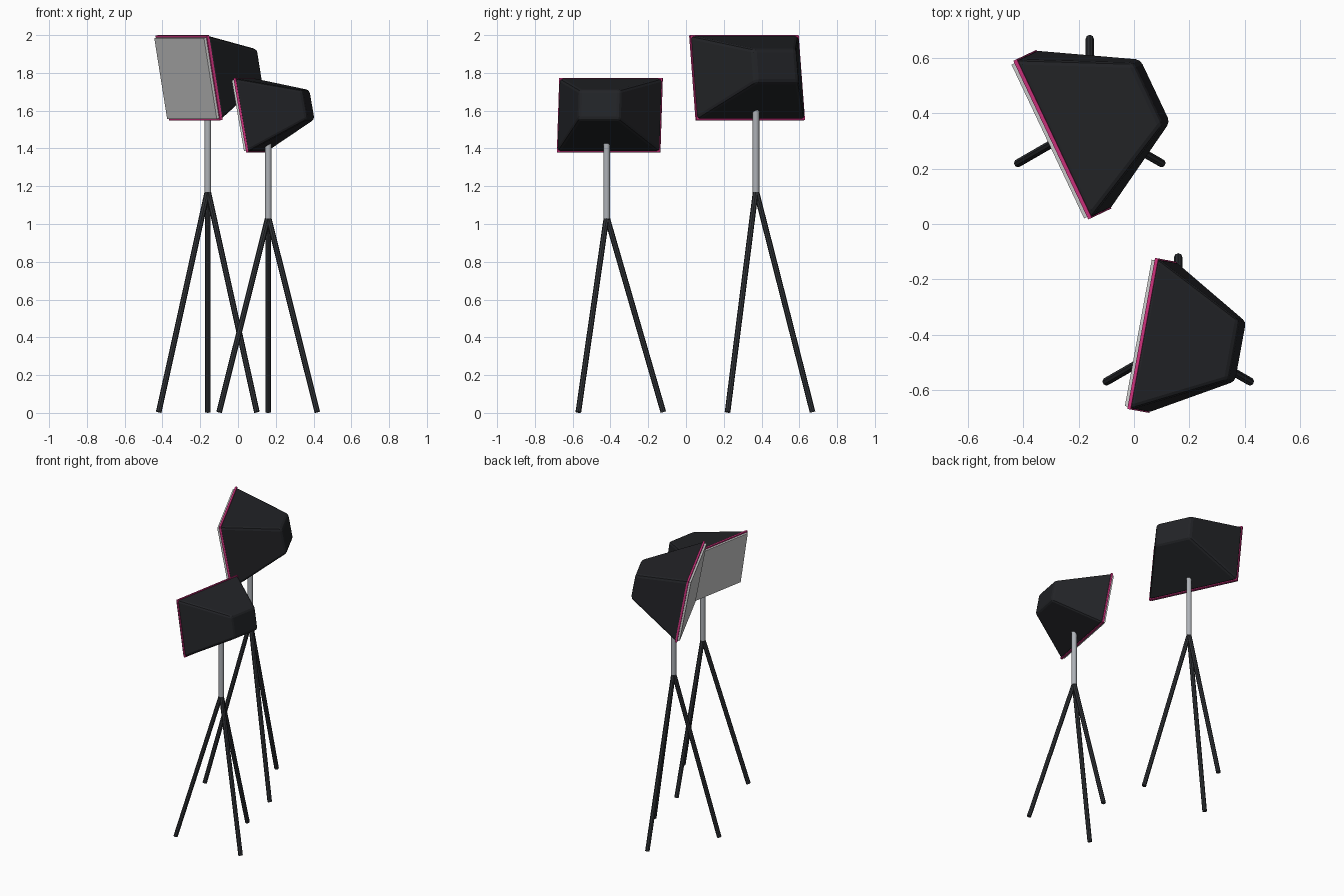
import bpy, bmesh, math
from mathutils import Vector, Matrix

if "Cube" in bpy.data.objects:
    bpy.data.objects.remove(bpy.data.objects["Cube"])


def material(name, color):
    m = bpy.data.materials.new(name)
    m.diffuse_color = (*color, 1)
    m.use_nodes = True
    m.node_tree.nodes["Principled BSDF"].inputs["Base Color"].default_value = m.diffuse_color
    return m


FABRIC = material("black_fabric", (0.016, 0.017, 0.02))
LEG = material("dark_metal", (0.03, 0.033, 0.038))
POLE = material("pole_metal", (0.42, 0.44, 0.47))
TRIM = material("pink_trim", (0.6, 0.03, 0.2))


def add_object(name, bm, mat=None, matrix=None):
    bmesh.ops.recalc_face_normals(bm, faces=bm.faces)
    mesh = bpy.data.meshes.new(name)
    bm.to_mesh(mesh)
    bm.free()
    obj = bpy.data.objects.new(name, mesh)
    bpy.context.collection.objects.link(obj)
    if mat:
        mesh.materials.append(mat)
    if matrix:
        obj.matrix_world = matrix
    return obj


def rod(name, a, b, radius, sides, mat, smooth=False):
    a, b = Vector(a), Vector(b)
    bm = bmesh.new()
    bmesh.ops.create_cone(bm, cap_ends=True, segments=sides, radius1=radius,
                          radius2=radius, depth=(b - a).length)
    turn = Vector((0, 0, 1)).rotation_difference(b - a).to_matrix().to_4x4()
    bm.transform(Matrix.Translation((a + b) / 2) @ turn)
    for f in bm.faces:
        f.smooth = smooth and len(f.verts) == 4
    return add_object(name, bm, mat)


def frustum(name, front, back, y0, y1, mat, matrix, bevel=0):
    # box along y whose front and back rectangles may differ in size
    bm = bmesh.new()
    bmesh.ops.create_cube(bm, size=1)
    for v in bm.verts:
        w, h = front if v.co.y < 0 else back
        v.co = (v.co.x * w, y0 if v.co.y < 0 else y1, v.co.z * h)
    if bevel:
        bmesh.ops.bevel(bm, geom=bm.edges[:], offset=bevel, segments=2,
                        profile=0.5, affect='EDGES')
    return add_object(name, bm, mat, matrix)


def studio_light(label, x, y, apex, pole_top, center, yaw, s):
    # tripod legs
    for i in range(3):
        a = math.radians(90 + 120 * i)
        foot = (x + 0.3 * math.cos(a), y + 0.3 * math.sin(a), 0.004)
        rod(f"{label}_leg_{i + 1}", foot, (x, y, apex), 0.015, 8, LEG)
    # centre pole
    rod(f"{label}_pole", (x, y, apex - 0.01), (x, y, pole_top), 0.018, 16, POLE, True)
    # softbox head, built facing -y then turned and tipped down
    m = (Matrix.Translation(center) @ Matrix.Rotation(math.radians(yaw), 4, 'Z')
         @ Matrix.Rotation(math.radians(10), 4, 'X') @ Matrix.Scale(s, 4))
    frustum(f"{label}_hood", (0.64, 0.455), (0.25, 0.18), 0.0, 0.365, FABRIC, m, 0.018)
    frustum(f"{label}_trim", (0.635, 0.455), (0.635, 0.455), -0.006, 0.008, TRIM, m)
    frustum(f"{label}_diffuser", (0.615, 0.435), (0.615, 0.435), -0.02, -0.004, None, m)


studio_light("tall_light", -0.16, 0.37, 1.18, 1.62, (-0.26, 0.323, 1.774), -64.7, 1.0)
studio_light("short_light", 0.16, -0.42, 1.04, 1.45, (0.065, -0.403, 1.576), -100.4, 0.875)
